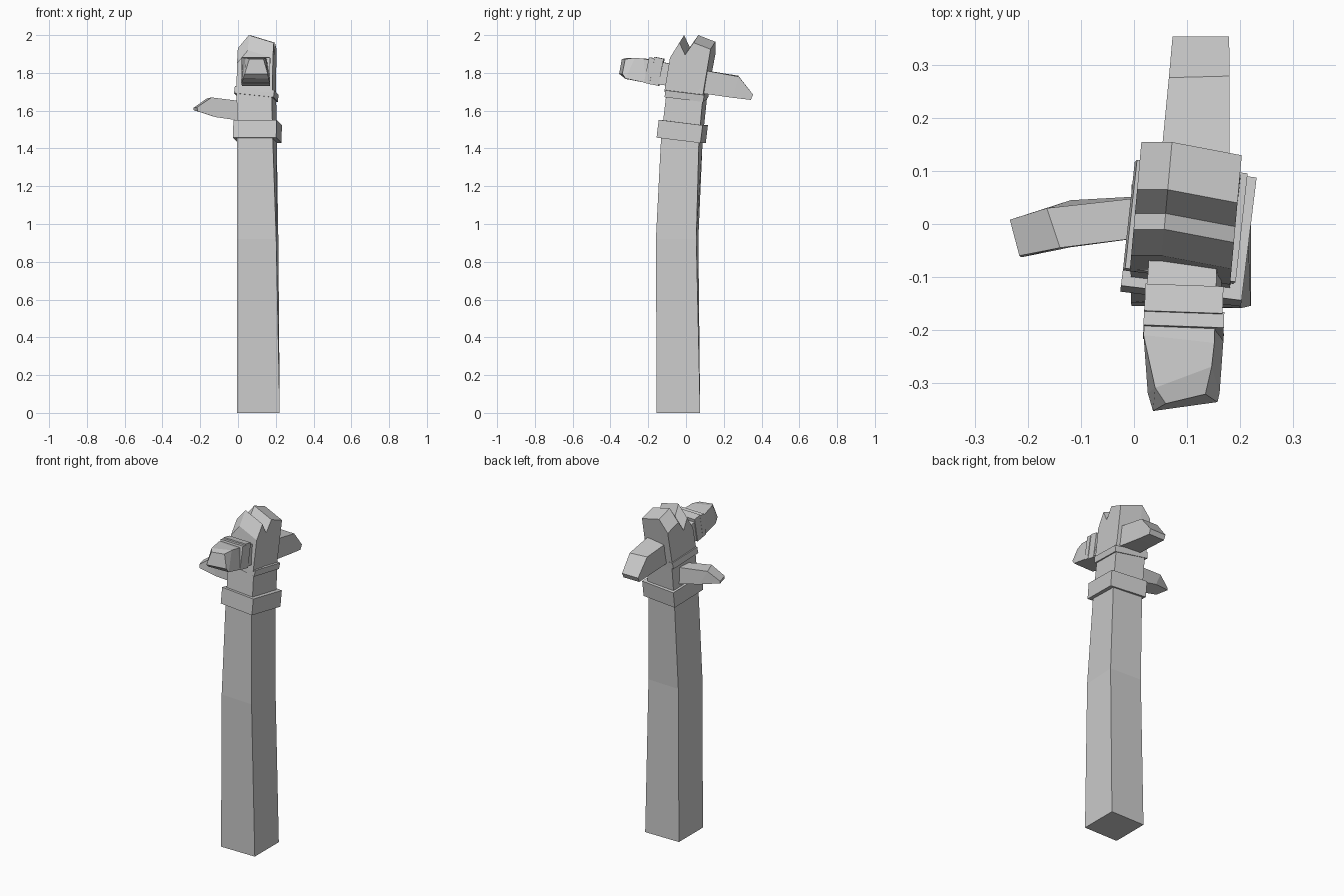
import bpy, bmesh
from math import radians, sin, cos
from mathutils import Matrix, Vector, Euler


def finish(name, bm):
    bmesh.ops.recalc_face_normals(bm, faces=bm.faces)
    mesh = bpy.data.meshes.new(name)
    bm.to_mesh(mesh)
    bm.free()
    obj = bpy.data.objects.new(name, mesh)
    bpy.context.collection.objects.link(obj)
    return obj


def loft(name, sections):
    """Skin matching closed outlines and cap both ends."""
    bm = bmesh.new()
    rings = [[bm.verts.new(p) for p in s] for s in sections]
    n = len(rings[0])
    for a, b in zip(rings, rings[1:]):
        for i in range(n):
            j = (i + 1) % n
            bm.faces.new((a[i], a[j], b[j], b[i]))
    bm.faces.new(rings[0])
    bm.faces.new(rings[-1])
    return finish(name, bm)


def block(name, centre, size, tilt):
    bm = bmesh.new()
    rot = Euler([radians(a) for a in tilt], 'XYZ').to_matrix().to_4x4()
    bmesh.ops.create_cube(bm, size=1, matrix=Matrix.Translation(centre) @ rot
                          @ Matrix.Diagonal((*size, 1)))
    return finish(name, bm)


def rect(cx, cy, z, hx, hy, deg):
    spin = Matrix.Rotation(radians(deg), 3, 'Z')
    return [Vector((cx, cy, z)) + spin @ Vector((sx * hx, sy * hy, 0))
            for sx, sy in ((-1, -1), (1, -1), (1, 1), (-1, 1))]


# Bent, slightly twisted post
loft("post", [rect(.108, -.04, 0, .113, .115, 0),
              rect(.104, -.047, .92, .104, .107, -3),
              rect(.100, -.022, 1.45, .095, .101, -6),
              rect(.097, .008, 1.72, .093, .098, -7)])

# Splintered top: a notched side profile carried across three columns
profile = [(-.09, 1.70), (-.06, 1.92), (-.01, 2.0), (.02, 1.935),
           (.065, 2.0), (.155, 1.965), (.117, 1.70)]
columns = [(0, 0, -.07), (.058, 0, 0), (.19, -.025, -.04)]
loft("broken_top", [[(x + .09 * y, y + dy, z + (dz if z > 1.8 else 0))
                     for y, z in profile] for x, dy, dz in columns])

# Bands around the post
block("lower_band", (.103, -.02, 1.49), (.23, .236, .095), (-7, 0, -7))
block("upper_band", (.097, .004, 1.688), (.212, .208, .037), (-7, 6, -7))

# Left rail stub
loft("left_rail_stub", [
    [(.06, -.02, 1.54), (.06, .055, 1.54), (.06, .055, 1.645), (.06, -.02, 1.645)],
    [(-.12, -.044, 1.566), (-.12, .045, 1.58), (-.165, .03, 1.665), (-.14, -.045, 1.67)],
    [(-.213, -.063, 1.597), (-.235, .008, 1.603), (-.235, .008, 1.615), (-.217, -.06, 1.618)]])

# Back rail stub
loft("back_rail_stub", [
    [(.045, .06, 1.695), (.18, .06, 1.695), (.18, .06, 1.82), (.045, .06, 1.82)],
    [(.065, .25, 1.668), (.178, .25, 1.668), (.181, .28, 1.78), (.066, .277, 1.785)],
    [(.073, .343, 1.657), (.178, .343, 1.657), (.18, .355, 1.685), (.073, .355, 1.685)]])

# Front rail stub with chamfered tip
loft("front_rail_stub", [
    [(.03, -.04, 1.725), (.162, -.04, 1.725), (.158, -.04, 1.84), (.03, -.04, 1.84)],
    [(.022, -.21, 1.747), (.17, -.21, 1.747), (.152, -.225, 1.875), (.018, -.21, 1.875)],
    [(.026, -.32, 1.768), (.162, -.32, 1.77), (.147, -.27, 1.88), (.04, -.31, 1.88)],
    [(.036, -.354, 1.795), (.158, -.337, 1.795), (.135, -.322, 1.873), (.06, -.34, 1.873)]])

# Rope wraps on the front stub
for i, (y, z, w, d, h) in enumerate([(-.155, 1.808, .148, .052, .146),
                                     (-.192, 1.812, .152, .03, .138)]):
    block(f"rope_wrap_{i + 1}", (.094, y, z), (w, d, h), (-11, 0, -2))
